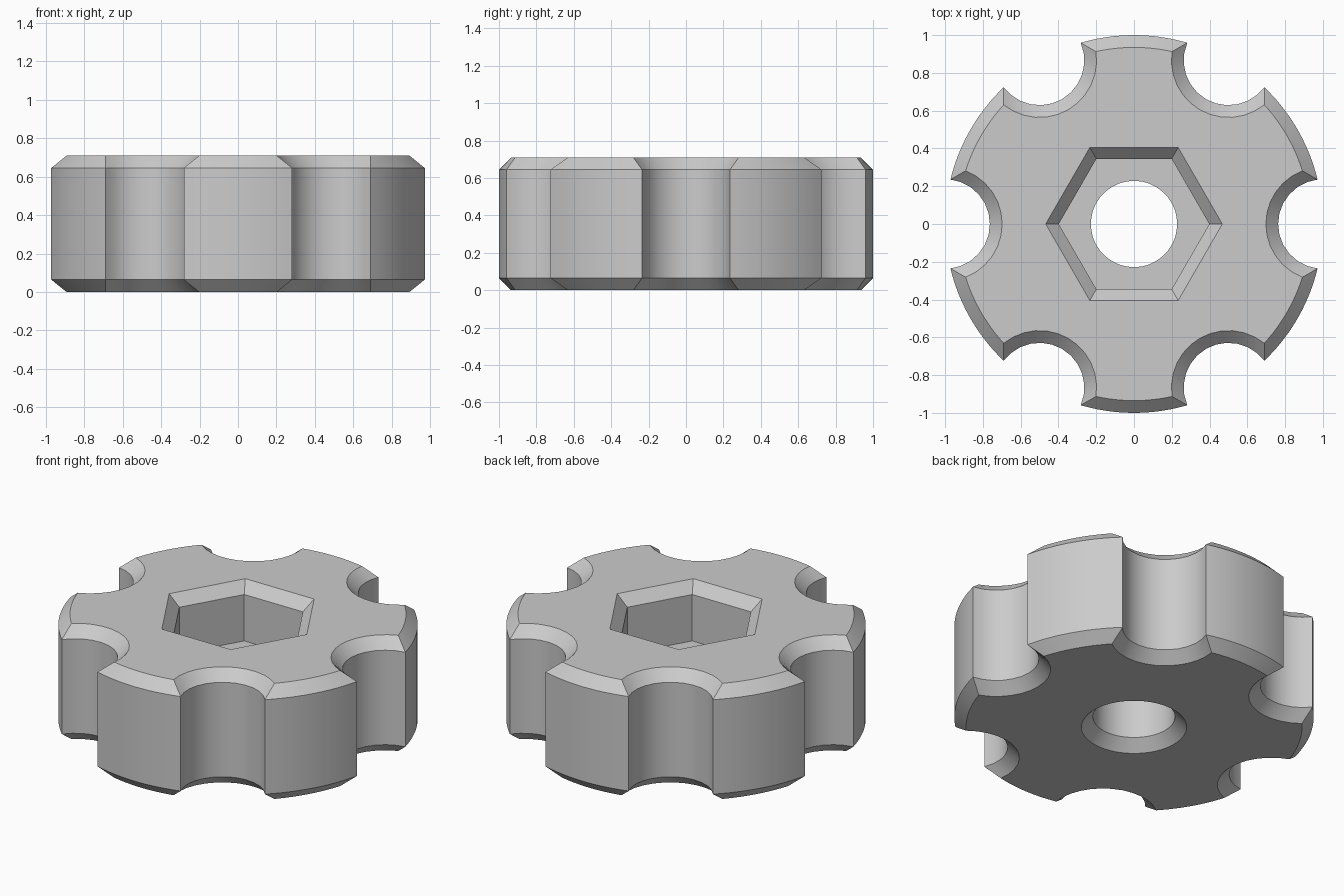
import bpy, bmesh
from math import acos, atan2, cos, sin, hypot, pi

cube = bpy.data.objects.get("Cube")
if cube:
    bpy.data.objects.remove(cube, do_unlink=True)

LOBES = 6
SECTOR = 2 * pi / LOBES
STEPS = 12          # even, so rim midpoints and notch centres carry a vertex
HEIGHT = 0.71
BEVEL = 0.065
NOTCH = 0.237
HOLE = 0.228
HEX_APOTHEM = 0.345
HEX_FLOOR = 0.36


def outline(inset):
    """Lobed outline: unit rim cut by round notches centred on the rim."""
    rim, r = 1 - inset, NOTCH + inset
    corner = acos((rim * rim + 1 - r * r) / (2 * rim))
    sweep = acos((1 + r * r - rim * rim) / (2 * r))
    points = []
    for lobe in range(LOBES):
        turn = lobe * SECTOR
        for i in range(STEPS + 1):              # notch arc
            t = sweep * (2 * i / STEPS - 1)
            x, y = 1 - r * cos(t), r * sin(t)
            a, d = atan2(y, x) + turn, hypot(x, y)
            points.append((d * cos(a), d * sin(a)))
        for i in range(1, STEPS):               # rim arc
            a = turn + corner + (SECTOR - 2 * corner) * i / STEPS
            points.append((rim * cos(a), rim * sin(a)))
    return points


side, cap = outline(0), outline(BEVEL)
angles = [atan2(y, x) for x, y in cap]


def circle(radius):
    return [(radius * cos(a), radius * sin(a)) for a in angles]


def hexagon(apothem):
    radii = [apothem / cos(a % SECTOR - SECTOR / 2) for a in angles]
    return [(d * cos(a), d * sin(a)) for d, a in zip(radii, angles)]


# Closed chain of rings: bottom, outer wall, top, hex socket, through hole
rings = [
    (cap, 0), (side, BEVEL), (side, HEIGHT - BEVEL), (cap, HEIGHT),
    (hexagon(HEX_APOTHEM + 0.06), HEIGHT),
    (hexagon(HEX_APOTHEM), HEIGHT - BEVEL),
    (hexagon(HEX_APOTHEM), HEX_FLOOR),
    (circle(HOLE), HEX_FLOOR), (circle(HOLE), BEVEL),
    (circle(HOLE + BEVEL), 0),
]

bm = bmesh.new()
loops = [[bm.verts.new((x, y, z)) for x, y in pts] for pts, z in rings]
count = len(cap)
for lower, upper in zip(loops, loops[1:] + loops[:1]):
    for i in range(count):
        j = (i + 1) % count
        bm.faces.new((lower[i], lower[j], upper[j], upper[i]))
bmesh.ops.recalc_face_normals(bm, faces=bm.faces)

mesh = bpy.data.meshes.new("knob_body")
bm.to_mesh(mesh)
bm.free()
knob = bpy.data.objects.new("knob_body", mesh)
bpy.context.collection.objects.link(knob)

# Plain grey
grey = bpy.data.materials.new("plain_grey")
grey.use_nodes = True
colour = (0.6, 0.6, 0.6, 1)
grey.diffuse_color = colour
grey.node_tree.nodes["Principled BSDF"].inputs["Base Color"].default_value = colour
mesh.materials.append(grey)

# Smooth arcs, sharp bevels and corners
bpy.ops.object.select_all(action="DESELECT")
knob.select_set(True)
bpy.context.view_layer.objects.active = knob
bpy.ops.object.shade_smooth_by_angle(angle=pi / 6)
